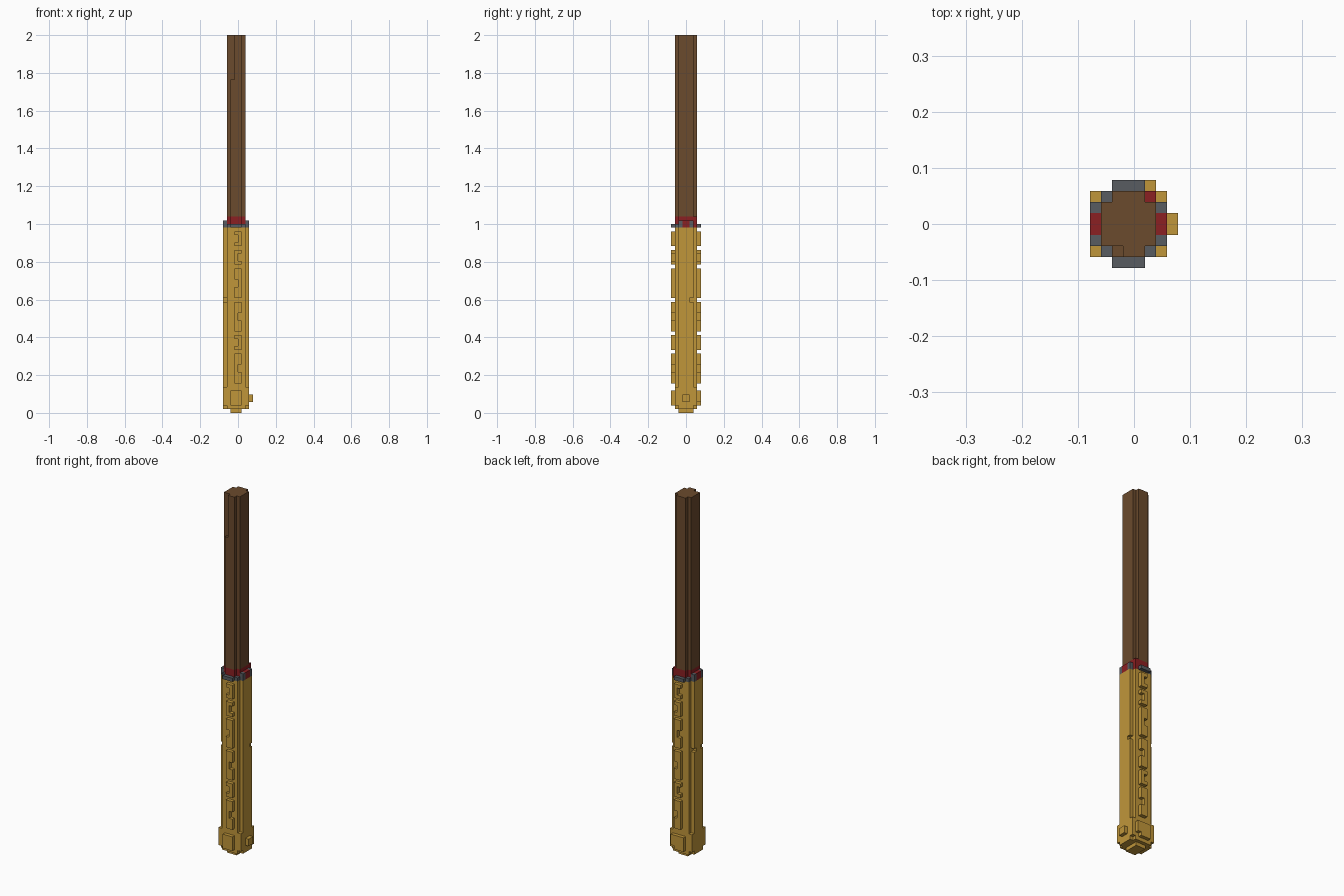
import bpy
import bmesh
from mathutils import Matrix, Vector

U = 2 / 102  # one block of the grid

if "Cube" in bpy.data.objects:
    bpy.data.objects.remove(bpy.data.objects["Cube"], do_unlink=True)


def material(name, r, g, b):
    m = bpy.data.materials.new(name)
    m.use_nodes = True
    m.diffuse_color = (r, g, b, 1)
    m.node_tree.nodes["Principled BSDF"].inputs["Base Color"].default_value = (r, g, b, 1)
    return m


wood = material("brown wood", 0.147, 0.069, 0.026)
gold = material("gold", 0.53, 0.305, 0.042)
red = material("dark red", 0.258, 0.014, 0.016)
grey = material("steel grey", 0.098, 0.107, 0.119)


def part(name, mat, boxes):
    """Join boxes given as (x0, x1, y0, y1, z0, z1) in grid blocks."""
    bm = bmesh.new()
    for x0, x1, y0, y1, z0, z1 in boxes:
        centre = Vector((x0 + x1, y0 + y1, z0 + z1)) * U / 2
        size = Vector((x1 - x0, y1 - y0, z1 - z0)) * U
        place = Matrix.Translation(centre) @ Matrix.Diagonal(size).to_4x4()
        bmesh.ops.create_cube(bm, size=1, matrix=place)
    mesh = bpy.data.meshes.new(name)
    bm.to_mesh(mesh)
    bm.free()
    mesh.materials.append(mat)
    bpy.context.collection.objects.link(bpy.data.objects.new(name, mesh))


# Handle, with a nick in the front edge near the top
part("handle", wood, [(-3, 2, -2, 2, 53, 102), (-2, 1, 2, 3, 53, 102),
                      (-2, 1, -3, -2, 53, 90), (-1, 1, -3, -2, 90, 102)])

# Collar
part("collar_band", red, [(-3, 2, -2, 2, 50, 53), (-2, 1, -3, 3, 50, 53),
                          (1, 2, 2, 3, 50, 53)])
part("collar_side_gems", red, [(-4, -3, -1, 1, 50, 52), (2, 3, -1, 1, 50, 52)])
guards = [(x, x + 1, y, y + 1, 50, 52) for x in (-4, 2) for y in (-2, 1)]
guards += [(-2, 1, y, y + 1, 50, 51) for y in (-4, 3)]
guards += [(x, x + 1, y, y + 1, 50, 51) for x, y in ((-3, -3), (1, -3), (-3, 2))]
part("collar_guards", grey, guards)

# Sheath: cross-shaped body with small nicks on the side edges
body = [(-3, 2, -3, 3, 1, 50), (-4, 3, -1, 1, 1, 50)]
for x in (-4, 2):
    for y in (-2, 1):
        spans = ((1, 50),) if (x, y) == (2, -2) else ((1, 30), (31, 50))
        body += [(x, x + 1, y, y + 1, a, b) for a, b in spans]
part("sheath", gold, body)


# Raised studs down the sheath, each notched on one side
def studs(name, y, spans):
    boxes = []
    for i, (a, b) in enumerate(spans):
        mid = (a + b) // 2
        x = -1 if i % 2 else 0
        boxes += [(-1 - x, -x, y, y + 1, a, b),
                  (x, x + 1, y, y + 1, a, mid - 1),
                  (x, x + 1, y, y + 1, mid + 1, b)]
    part(name, gold, boxes)


pattern = [(8, 16), (17, 21), (22, 30), (31, 39), (40, 44), (45, 49)]
studs("front_studs", -4, pattern)
studs("back_studs", 3, pattern)

# Pommel: stepped tip, corner blocks, raised plates and a side knob
pommel = [(-2, 1, -2, 2, 0, 1), (-2, 1, -4, -3, 2, 6), (-2, 1, 3, 4, 2, 6),
          (1, 2, 3, 4, 3, 6), (3, 4, -1, 1, 3, 5)]
pommel += [(x, x + 1, y, y + 1, 2, 7) for x in (-4, 2) for y in (-3, 2)]
part("pommel", gold, pommel)
